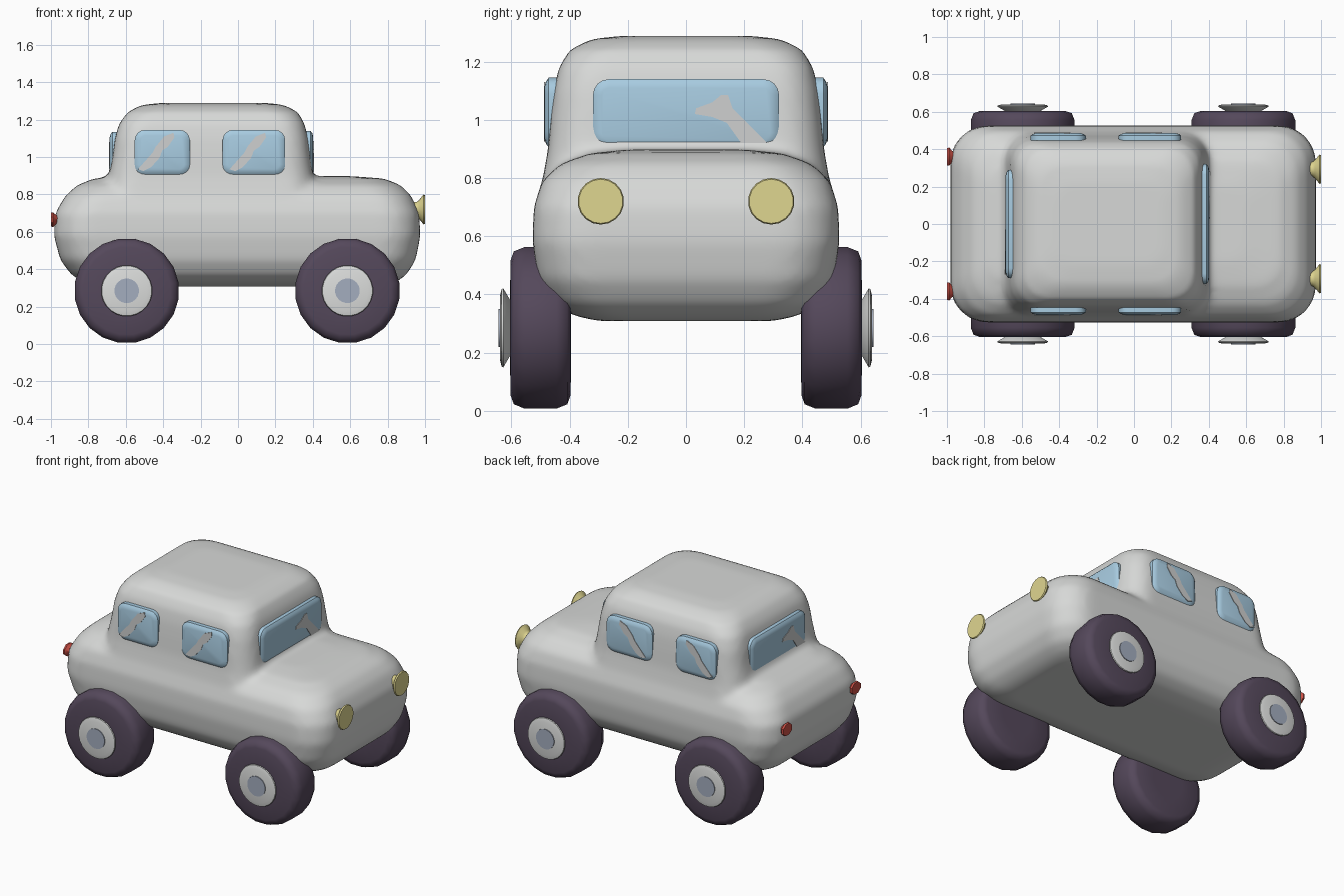
import bpy, bmesh, math
from mathutils import Matrix, Vector

cube = bpy.data.objects.get("Cube")
if cube:
    bpy.data.objects.remove(cube, do_unlink=True)


def material(name, color):
    m = bpy.data.materials.new(name)
    m.use_nodes = True
    m.diffuse_color = (*color, 1)
    m.node_tree.nodes["Principled BSDF"].inputs["Base Color"].default_value = (*color, 1)
    return m


PAINT = material("pale grey paint", (0.68, 0.69, 0.68))
GLASS = material("blue glass", (0.39, 0.60, 0.75))
SHINE = material("glass highlight", (0.62, 0.63, 0.63))
RUBBER = material("dark rubber", (0.09, 0.065, 0.105))
CHROME = material("white hubcap", (0.72, 0.73, 0.72))
HUB = material("blue grey hub", (0.37, 0.42, 0.52))
LAMP = material("yellow lamp", (0.74, 0.67, 0.28))
TAIL = material("red lamp", (0.60, 0.08, 0.06))


def loft(bm, rings):
    """Skin a stack of equal rings and cap both ends."""
    rows = [[bm.verts.new(p) for p in ring] for ring in rings]
    n = len(rows[0])
    for a, b in zip(rows, rows[1:]):
        for i in range(n):
            j = (i + 1) % n
            bm.faces.new((a[i], a[j], b[j], b[i]))
    bm.faces.new(rows[0][::-1])
    bm.faces.new(rows[-1])


def finish(name, bm, mat, matrix=None, angle=40):
    if matrix:
        bm.transform(matrix)
    bmesh.ops.recalc_face_normals(bm, faces=bm.faces[:])
    mesh = bpy.data.meshes.new(name)
    bm.to_mesh(mesh)
    bm.free()
    mesh.materials.append(mat)
    ob = bpy.data.objects.new(name, mesh)
    bpy.context.collection.objects.link(ob)
    bpy.ops.object.select_all(action="DESELECT")
    ob.select_set(True)
    bpy.context.view_layer.objects.active = ob
    bpy.ops.object.shade_smooth_by_angle(angle=math.radians(angle))
    return ob


def rounded(x0, x1, y0, y1, r, steps=6):
    """Rounded rectangle as (x, y) pairs."""
    pts = []
    corners = ((x1 - r, y1 - r), (x0 + r, y1 - r), (x0 + r, y0 + r), (x1 - r, y0 + r))
    for k, (cx, cy) in enumerate(corners):
        for i in range(steps + 1):
            a = math.pi / 2 * (k + i / steps)
            pts.append((cx + r * math.cos(a), cy + r * math.sin(a)))
    return pts


def turned(name, profile, sides, mat, matrix, angle=40):
    """Revolve (radius, outward distance) pairs; outward is local -y."""
    bm = bmesh.new()
    turns = [2 * math.pi * (i + 0.5) / sides for i in range(sides)]
    loft(bm, [[(r * math.cos(t), -d, r * math.sin(t)) for t in turns] for r, d in profile])
    return finish(name, bm, mat, matrix, angle)


def facing(deg, x=0, y=0, z=0):
    return Matrix.Translation((x, y, z)) @ Matrix.Rotation(math.radians(deg), 4, "Z")


# Body shell: lower body and cabin as stacked rounded sections (z, x0, x1, half width, radius)
lower = [(.308, -.74, .78, .30, .10), (.328, -.82, .84, .39, .14), (.37, -.89, .90, .46, .18),
         (.45, -.95, .95, .507, .2), (.58, -.984, .975, .528, .2), (.70, -.977, .968, .523, .2),
         (.79, -.925, .928, .495, .2), (.85, -.86, .87, .43, .18), (.885, -.77, .78, .33, .14),
         (.898, -.62, .6, .2, .1)]
cabin = [(.60, -.66, .39, .50, .14), (.80, -.70, .41, .492, .14), (.90, -.69, .40, .474, .14),
         (1.0, -.67, .386, .466, .14), (1.1, -.658, .374, .455, .14), (1.18, -.635, .355, .437, .14),
         (1.24, -.59, .32, .40, .14), (1.277, -.52, .25, .33, .13), (1.289, -.42, .16, .22, .1)]
bm = bmesh.new()
for sections in (lower, cabin):
    loft(bm, [[(x, y, z) for x, y in rounded(x0, x1, -w, w, r)] for z, x0, x1, w, r in sections])
body = finish("body_shell", bm, PAINT)
remesh = body.modifiers.new("merge", "REMESH")
remesh.mode = "VOXEL"
remesh.voxel_size = 0.02
remesh.use_smooth_shade = True
blend = body.modifiers.new("blend", "SMOOTH")
blend.factor = 0.5
blend.iterations = 10

# Windows with highlight plates
STREAK = [(-.13, -.09), (-.05, .0), (-.035, .03), (.01, .085), (.06, .105), (.065, .08),
          (.03, .03), (-.0, .01), (-.015, -.03), (-.06, -.08), (-.1, -.1)]
SWOOSH = [(.03, .0), (.035, .02), (.09, .04), (.12, .065), (.145, .065), (.16, .02),
          (.25, -.07), (.28, -.1), (.19, -.1), (.14, -.03), (.09, -.01)]


def window(name, deg, u, z, w, h, depth, shape, flip=1):
    """Domed glass plate; depth is how far out its crown sits."""
    bm = bmesh.new()
    rings = []
    for inset, back in ((0, .04), (0, .014), (.012, .005), (.03, 0)):
        a, b = w / 2 - inset, h / 2 - inset
        rings.append([(u + px, back - depth, z + pz) for px, pz in rounded(-a, a, -b, b, .055 - inset, 4)])
    loft(bm, rings)
    finish(name, bm, GLASS, facing(deg))
    bm = bmesh.new()
    loft(bm, [[(u + flip * px, -depth + d, z + pz) for px, pz in shape] for d in (.003, -.003)])
    finish(name + "_highlight", bm, SHINE, facing(deg))


for side, deg, s in (("right", 0, 1), ("left", 180, -1)):
    window(side + "_rear_window", deg, -.405 * s, 1.025, .295, .24, .486, STREAK, s)
    window(side + "_front_window", deg, .085 * s, 1.025, .335, .24, .486, STREAK, s)
window("windshield", 90, 0, 1.02, .64, .24, .402, SWOOSH)
window("back_window", -90, 0, 1.015, .58, .24, .686, SWOOSH)

# Wheels: tyre, flared hubcap and centre disc
TYRE = [(.12, .395), (.235, .397), (.266, .408), (.281, .445),
        (.281, .555), (.266, .592), (.235, .603), (.12, .605)]
CAP = [(.08, .595), (.137, .628), (.134, .634), (.11, .640)]
for end, x in (("rear", -.595), ("front", .585)):
    for side, deg in (("right", 0), ("left", 180)):
        place = facing(deg, x, 0, .285)
        turned(f"{end}_{side}_tyre", TYRE, 20, RUBBER, place, 50)
        turned(f"{end}_{side}_hubcap", CAP, 24, CHROME, place)
        turned(f"{end}_{side}_hub_disc", [(.066, .638), (.066, .645)], 20, HUB, place)

# Headlamps and tail lamps
for side, s in (("right", -1), ("left", 1)):
    turned(side + "_headlamp", [(.04, .92), (.04, .955), (.05, .968), (.08, .992), (.076, 1.0)],
           18, LAMP, facing(90, 0, .293 * s, .72))
    squash = facing(-90, 0, .36 * s, .665) @ Matrix.Diagonal(Vector((1.25, 1, 1, 1)))
    turned(side + "_tail_lamp", [(.018, .94), (.02, .965), (.042, .988), (.04, 1.0)], 8, TAIL, squash)
